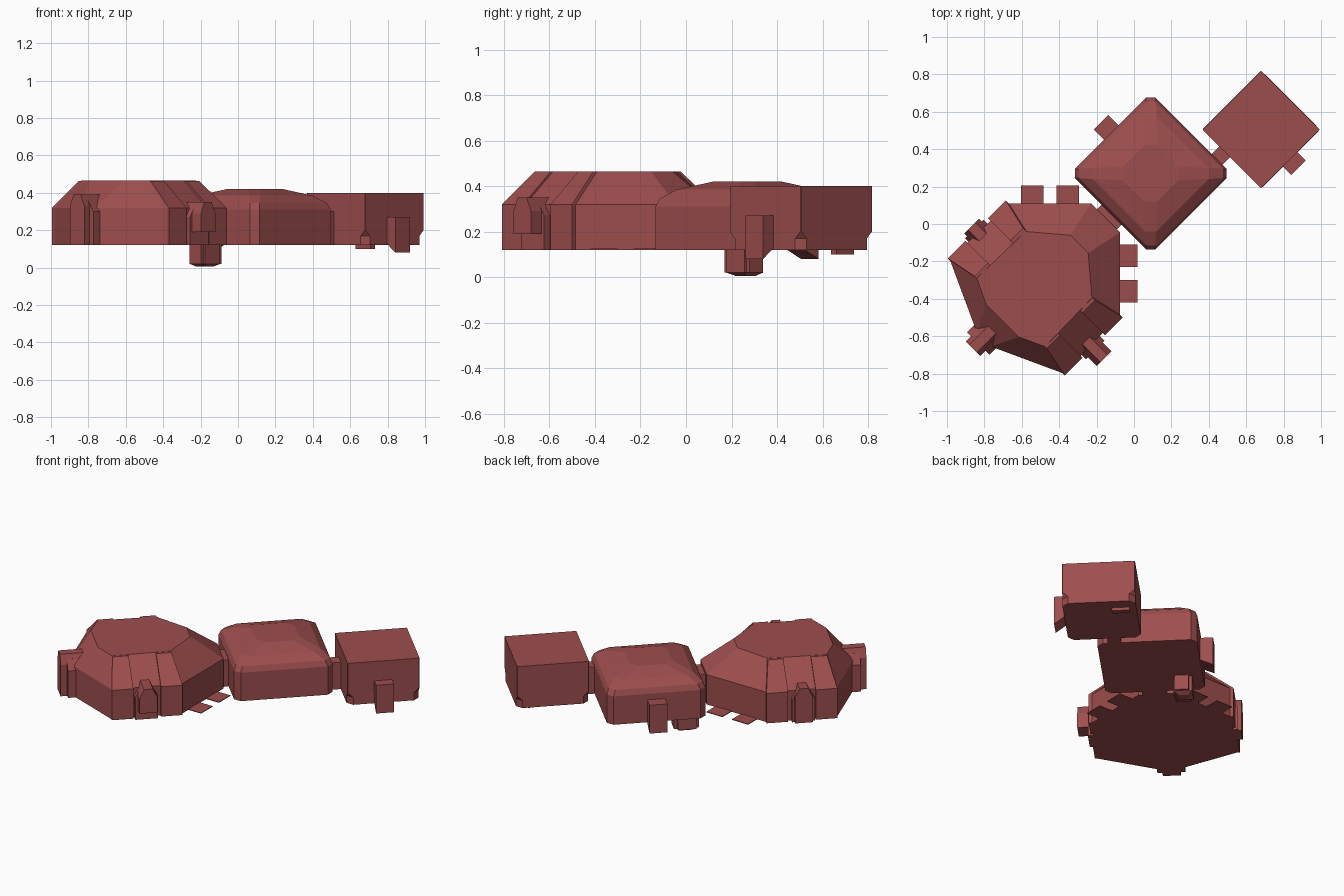
import bpy, bmesh
from math import sqrt

cube = bpy.data.objects.get("Cube")
if cube:
    bpy.data.objects.remove(cube, do_unlink=True)

red = bpy.data.materials.new("brick_red")
red.use_nodes = True
colour = (0.34, 0.075, 0.075, 1)
red.diffuse_color = colour
red.node_tree.nodes["Principled BSDF"].inputs["Base Color"].default_value = colour


def st(s, t):
    """Diagonal frame: s runs along the chain of rooms, t across it."""
    return ((s - t) / sqrt(2), (s + t) / sqrt(2))


def skin(name, rings):
    """Join matching rings of 3D points into a closed flat-faced solid."""
    bm = bmesh.new()
    loops = [[bm.verts.new(p) for p in ring] for ring in rings]
    n = len(loops[0])
    for a, b in zip(loops, loops[1:]):
        for i in range(n):
            j = (i + 1) % n
            bm.faces.new((a[i], a[j], b[j], b[i]))
    bm.faces.new(loops[0][::-1])
    bm.faces.new(loops[-1])
    bmesh.ops.recalc_face_normals(bm, faces=bm.faces)
    mesh = bpy.data.meshes.new(name)
    bm.to_mesh(mesh)
    bm.free()
    mesh.materials.append(red)
    obj = bpy.data.objects.new(name, mesh)
    bpy.context.collection.objects.link(obj)
    return obj


def loft(name, levels):
    return skin(name, [[(x, y, z) for x, y in ring] for z, ring in levels])


def rect(s0, s1, t0, t1):
    return [st(s0, t0), st(s1, t0), st(s1, t1), st(s0, t1)]


def block(name, s0, s1, t0, t1, z0, z1):
    return loft(name, [(z, rect(s0, s1, t0, t1)) for z in (z0, z1)])


def arch(name, place, centre, width, near, far, z0, z1):
    """Door block with a clipped top; place maps (across, out) to (s, t)."""
    w = width / 2
    shape = [(-w, z0), (w, z0), (w, z1 - 0.06), (w * 0.5, z1),
             (-w * 0.5, z1), (-w, z1 - 0.06)]
    skin(name, [[(*st(*place(centre + a, d)), z) for a, z in shape]
                for d in (near, far)])


def diamond(cx, cy, h, w):
    """Square on its corner, with clipped tips of half width w."""
    ring = []
    for dx, dy in ((1, 0), (0, 1), (-1, 0), (0, -1)):
        for k in (-w, w):
            ring.append((cx + dx * h - dy * k, cy + dy * h + dx * k))
    return ring


def mirrored(half):
    return half + [(y - 0.185, x + 0.185) for x, y in reversed(half)]


# Large faceted hall
wall = mirrored([(-0.23, 0.11), (-0.67, 0.11), (-0.985, -0.19), (-0.84, -0.58)])
roof = mirrored([(-0.34, -0.06), (-0.58, -0.04), (-0.84, -0.29), (-0.79, -0.43)])
loft("hall", [(0.12, wall), (0.32, wall), (0.465, roof)])

# Raised buttresses on both flanks of the hall
MID = 0.131
for side, sg in (("left", -1), ("right", 1)):
    inner = MID + sg * 0.2
    for part, out, edge, top in (("front", -0.70, -0.834, -0.80),
                                 ("back", -0.53, -0.396, -0.435)):
        base = rect(out, edge, inner, MID + sg * 0.442)
        cap = rect(out, top, inner, MID + sg * 0.272)
        loft(f"{side}_{part}_buttress", [(0.12, base), (0.32, base), (0.464, cap)])

# Doors of the hall
arch("left_door", lambda a, d: (a, d), -0.622, 0.11, -0.2, -0.396, 0.19, 0.35)
arch("right_door", lambda a, d: (a, d), -0.622, 0.11, 0.45, 0.605, 0.12, 0.35)
arch("right_door_sill", lambda a, d: (a, d), -0.622, 0.14, 0.45, 0.585, 0.12, 0.33)
arch("left_door_sill", lambda a, d: (a, d), -0.622, 0.14, -0.2, -0.33, 0.12, 0.33)
arch("front_door", lambda a, d: (d, a), 0.137, 0.11, -0.9, -1.08, 0.12, 0.39)
arch("front_door_frame", lambda a, d: (d, a), 0.137, 0.17, -0.9, -1.04, 0.12, 0.36)

# Thin landing pads beside the hall
for i, a in enumerate((-0.23, -0.42)):
    pad = [(-0.09, a), (0.02, a), (0.02, a + 0.12), (-0.09, a + 0.12)]
    loft(f"left_pad_{i}", [(0.12, pad), (0.125, pad)])
    pad = [(y - 0.185, x + 0.185) for x, y in pad]
    loft(f"right_pad_{i}", [(0.12, pad), (0.125, pad)])

# Middle room with a stepped roof
loft("middle_room", [(z, diamond(0.09, 0.27, h, w)) for z, h, w in (
    (0.12, 0.405, 0.025), (0.31, 0.405, 0.025), (0.345, 0.385, 0.025),
    (0.385, 0.31, 0.03), (0.42, 0.15, 0.035))])

# Passages between rooms
block("front_passage", -0.25, 0.02, 0.045, 0.195, 0.12, 0.3)
block("back_passage", 0.5, 0.68, -0.11, -0.03, 0.12, 0.3)

# Box room with clipped lower corners
low = diamond(0.68, 0.505, 0.29, 0.025)
high = diamond(0.68, 0.505, 0.312, 0.002)
loft("box_room", [(0.12, low), (0.17, low), (0.2, high), (0.4, high)])


# Hanging vents with a sloping underside
def vent(name, s0, s1, near, far):
    side = [(near, 0.14), (far, 0.08), (far, 0.27), (near, 0.27)]
    skin(name, [[(*st(s, t), z) for t, z in side] for s in (s0, s1)])


vent("middle_vent", 0.205, 0.315, 0.38, 0.51)
vent("box_vent", 0.78, 0.89, -0.33, -0.41)

# Lower unit beneath the middle room
block("lower_unit", -0.02, 0.135, 0.26, 0.345, 0.02, 0.13)
loft("lower_unit_nose", [(0.005, rect(0.03, 0.09, 0.28, 0.34)),
                         (0.02, rect(0.0, 0.115, 0.25, 0.365)),
                         (0.13, rect(0.0, 0.115, 0.25, 0.365))])

# Handle beneath the box room
block("box_handle", 0.95, 0.985, -0.05, 0.06, 0.1, 0.125)
